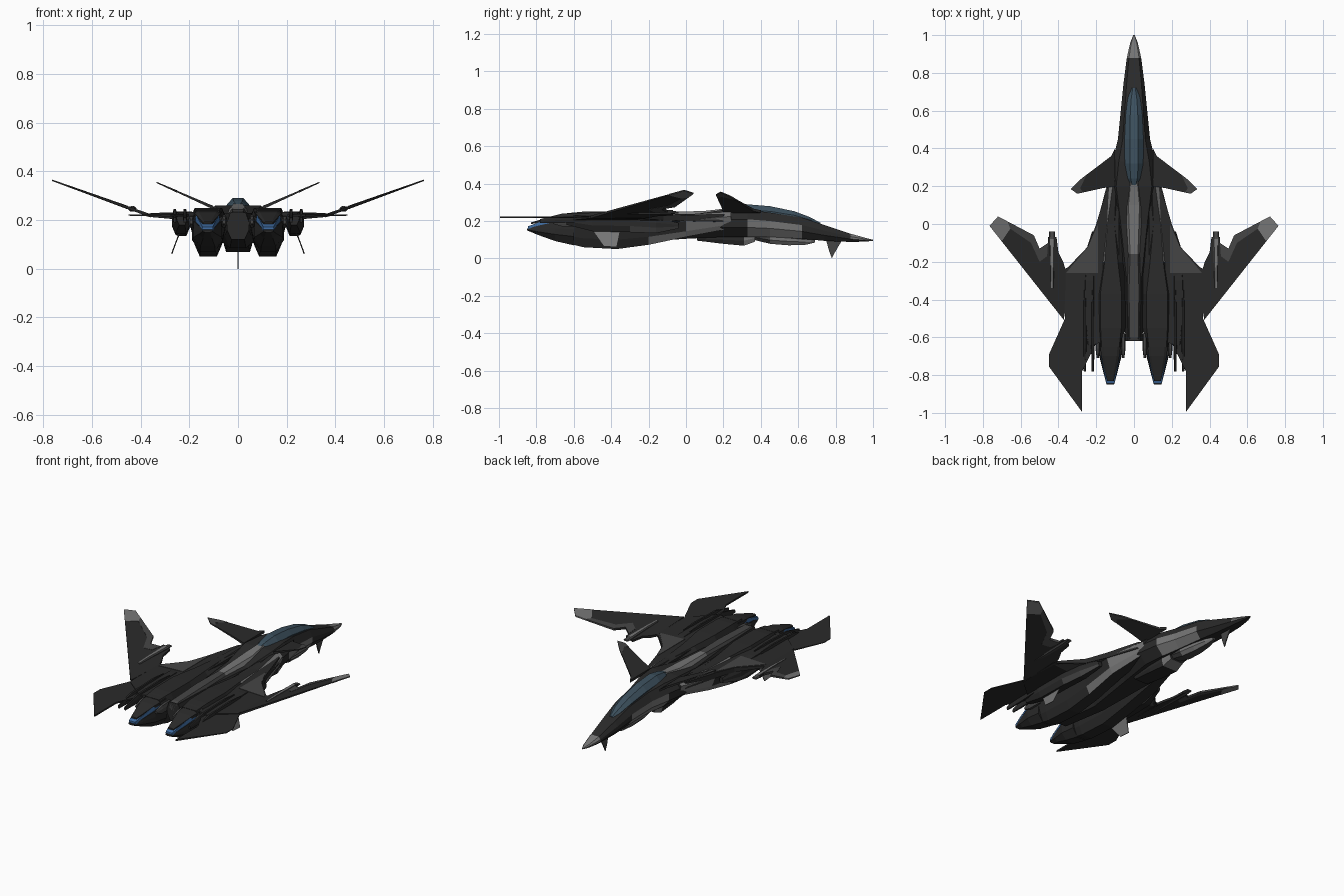
import bpy, bmesh


def material(name, rgb):
    m = bpy.data.materials.new(name)
    m.diffuse_color = (*rgb, 1)
    return m


DARK = material("dark_hull", (0.023, 0.023, 0.023))
MID = material("mid_grey", (0.06, 0.06, 0.06))
LIGHT = material("light_grey", (0.18, 0.18, 0.18))
GLASS = material("canopy_glass", (0.045, 0.08, 0.11))
BLUE = material("exhaust_blue", (0.05, 0.15, 0.36))


def finish(name, bm, mats, mirror):
    bmesh.ops.recalc_face_normals(bm, faces=bm.faces[:])
    me = bpy.data.meshes.new(name)
    bm.to_mesh(me)
    bm.free()
    for m in mats:
        me.materials.append(m)
    ob = bpy.data.objects.new(name, me)
    bpy.context.collection.objects.link(ob)
    if mirror:
        ob.modifiers.new("mirror", 'MIRROR').use_mirror_merge = False
    return ob


def loft(name, sections, mat, mirror=False, tw=0.6, bw=0.6, hi=0.65, lo=0.35, paint=(), accent=LIGHT):
    """Eight-sided hull; each section is y, centre x, half width, bottom z, top z[, top width]."""
    bm = bmesh.new()
    rings = []
    for y, cx, hw, zb, zt, *own in sections:
        h = zt - zb
        top = own[0] if own else tw
        half = [(top * hw, zt), (hw, zb + hi * h), (hw * (1 + bw) / 2 if lo < .3 else hw, zb + lo * h), (bw * hw, zb)]
        pts = half + [(-x, z) for x, z in reversed(half)]
        rings.append([bm.verts.new((cx + x, y, z)) for x, z in pts])
    for i in range(len(rings) - 1):
        a, b = rings[i], rings[i + 1]
        for j in range(8):
            k = (j + 1) % 8
            f = bm.faces.new((a[j], a[k], b[k], b[j]))
            f.material_index = int((i, j) in paint)
    bm.faces.new(rings[0])
    bm.faces.new(rings[-1])
    return finish(name, bm, [mat, accent], mirror)


def plate(name, outline, root, tip, mat, mirror=True):
    """Thin panel from an x,y outline; root and tip give x, z, thickness."""
    bm = bmesh.new()
    top, bot = [], []
    for x, y in outline:
        t = (x - root[0]) / (tip[0] - root[0])
        z = root[1] + t * (tip[1] - root[1])
        th = max(0.003, root[2] + t * (tip[2] - root[2])) / 2
        top.append(bm.verts.new((x, y, z + th)))
        bot.append(bm.verts.new((x, y, z - th)))
    bm.faces.new(top)
    bm.faces.new(bot)
    n = len(top)
    for i in range(n):
        k = (i + 1) % n
        bm.faces.new((top[i], top[k], bot[k], bot[i]))
    return finish(name, bm, [mat], mirror)


def fin(name, pts, dx, mat, mirror):
    """Blade from x,y,z corners, thickened sideways."""
    bm = bmesh.new()
    a = [bm.verts.new((x - dx, y, z)) for x, y, z in pts]
    b = [bm.verts.new((x + dx, y, z)) for x, y, z in pts]
    bm.faces.new(a)
    bm.faces.new(b)
    for i in range(len(a)):
        k = (i + 1) % len(a)
        bm.faces.new((a[i], a[k], b[k], b[i]))
    return finish(name, bm, [mat], mirror)


# Fuselage with pale nose tip and cockpit side panels
loft("fuselage", [
    (1.0, 0, .004, .094, .1), (.96, 0, .02, .09, .11), (.88, 0, .038, .088, .132),
    (.74, 0, .056, .094, .178), (.62, 0, .068, .105, .218), (.45, 0, .085, .115, .245),
    (.33, 0, .115, .115, .26), (.2, 0, .135, .115, .26), (0, 0, .1, .105, .23),
    (-.3, 0, .055, .085, .23), (-.62, 0, .045, .12, .232)], DARK, tw=.7,
    paint={(i, j) for i in (0, 1) for j in (0, 1, 5, 6, 7)} | {(i, j) for i in (4, 5) for j in (1, 2, 4, 5)})
loft("canopy", [(.72, 0, .015, .165, .19), (.66, 0, .034, .18, .222), (.58, 0, .044, .19, .252),
                (.45, 0, .05, .2, .279), (.32, 0, .05, .2, .29), (.24, 0, .038, .21, .278),
                (.2, 0, .02, .22, .264)], GLASS, tw=.45)
loft("spine", [(.24, 0, .025, .2, .27), (.1, 0, .045, .19, .254), (-.16, 0, .032, .19, .246),
               (-.35, 0, .04, .18, .246), (-.6, 0, .035, .17, .238), (-.62, 0, .03, .18, .23)],
     MID, tw=.65, paint={(i, j) for i in (0, 1) for j in (0, 6, 7)})

# Belly pods and nose blade
loft("chin_pod", [(.69, 0, .01, .085, .1), (.64, 0, .026, .073, .115), (.55, 0, .038, .07, .13),
                  (.45, 0, .045, .078, .135), (.36, 0, .04, .1, .14)], MID, accent=LIGHT,
     paint={(i, j) for i in (0, 1, 2) for j in (1, 2, 4, 5)})
loft("belly_intake", [(.37, 0, .05, .09, .145), (.31, 0, .057, .068, .145), (.2, 0, .057, .078, .14),
                      (.06, 0, .05, .095, .12)], DARK, tw=.9, bw=.85,
     paint={(0, j) for j in range(8)})
fin("nose_blade", [(0, .75, .095), (0, .83, .09), (0, .795, .03), (0, .78, 0), (0, .765, .04)],
    .003, MID, False)

# Engine nacelles with pale shoulder wedges
loft("engine_nacelle", [
    (.24, .1, .035, .16, .25, .2), (0, .122, .075, .115, .236, .25), (-.2, .12, .078, .073, .243, .45),
    (-.37, .122, .078, .05, .25), (-.55, .122, .076, .06, .25), (-.65, .125, .065, .085, .24)],
    DARK, True, tw=.72, bw=.45, hi=.72, lo=.25,
    paint={(0, 0), (1, 0), (0, 1), (0, 2), (1, 2)})

# Flat nozzles: glowing core between upper and lower paddles
loft("nozzle_glow", [(-.6, .125, .054, .15, .235), (-.7, .125, .05, .14, .222),
                     (-.845, .125, .022, .155, .172)], BLUE, True, tw=.95, bw=.95)
loft("lower_paddle", [(-.6, .125, .063, .07, .205), (-.7, .125, .059, .093, .195),
                      (-.79, .125, .036, .125, .175), (-.85, .125, .02, .15, .16)],
     DARK, True, tw=.95, bw=.5)
loft("upper_paddle", [(-.6, .125, .06, .213, .246), (-.7, .125, .048, .208, .23),
                      (-.83, .125, .018, .183, .192)], DARK, True, tw=.7, bw=1)
for label, x in (("inner", .057), ("outer", .192)):
    loft(label + "_nozzle_flap", [(-.58, x, .012, .17, .22), (-.66, x, .012, .17, .215),
                                  (-.71, x, .006, .185, .2)], MID, True)

# Wing root body, tail planes and side pods
plate("wing_body", [(.08, .24), (.14, .2), (.2, 0), (.245, -.12), (.35, -.23), (.375, -.24),
                    (.365, -.52), (.22, -.64), (.08, -.6)], (.14, .215, .04), (.37, .22, .012), DARK)
plate("wing_shoulder", [(.19, 0), (.245, -.125), (.34, -.235), (.36, -.26), (.19, -.26)],
      (.14, .215, .044), (.37, .221, .015), MID)
plate("tail_plane", [(.2, -.4), (.365, -.5), (.45, -.69), (.45, -.755), (.275, -.995),
                     (.275, -.78), (.2, -.63)], (.2, .22, .012), (.45, .22, .004), DARK)
loft("side_pod", [(-.04, .21, .012, .16, .19), (-.16, .23, .03, .135, .22), (-.3, .235, .036, .14, .235),
                  (-.5, .235, .036, .145, .235), (-.64, .23, .02, .18, .23)], DARK, True,
     paint={(0, 2), (1, 2)}, accent=MID)
for i, x in enumerate((.218, .26)):
    loft("rail_%d" % i, [(-.35, x, .004, .21, .24), (-.45, x, .008, .2, .246),
                         (-.66, x, .009, .19, .24), (-.78, x, .006, .19, .21)], DARK, True)
fin("ventral_fin", [(.238, -.35, .155), (.238, -.5, .15), (.272, -.44, .065), (.272, -.37, .06)],
    .002, LIGHT, True)

# Forward-swept wings with pale tips, grey leading bands and pods
ROOT, TIP = (.36, .218, .014), (.765, .364, .003)
BAND_ROOT, BAND_TIP = (.36, .218, .017), (.765, .364, .006)
plate("wing", [(.36, -.25), (.375, -.2), (.4, -.15), (.41, -.07), (.455, -.07), (.455, -.1), (.5, -.13),
               (.53, -.06), (.72, .04), (.765, -.01), (.37, -.51)], ROOT, TIP, DARK)
plate("wing_tip", [(.67, .014), (.72, .04), (.765, -.01), (.70, -.092), (.655, -.025)],
      BAND_ROOT, BAND_TIP, LIGHT)
plate("wing_leading_band", [(.53, -.06), (.67, .014), (.655, -.025), (.545, -.1), (.5, -.2), (.46, -.17),
                            (.455, -.1), (.5, -.13)], BAND_ROOT, BAND_TIP, MID)
loft("wing_pod", [(-.04, .434, .016, .241, .25), (-.08, .434, .017, .236, .256),
                  (-.25, .434, .01, .236, .257), (-.34, .434, .008, .24, .254)], MID, True,
     paint={(i, 7) for i in (1, 2)})

# Canards
plate("canard", [(.1, .4), (.12, .36), (.285, .235), (.335, .185), (.3, .16), (.165, .19), (.1, .2)],
      (.11, .255, .014), (.335, .355, .003), DARK)
plate("canard_tip", [(.285, .235), (.335, .185), (.3, .16), (.27, .167), (.285, .19), (.25, .262)],
      (.11, .255, .017), (.335, .355, .005), MID)
